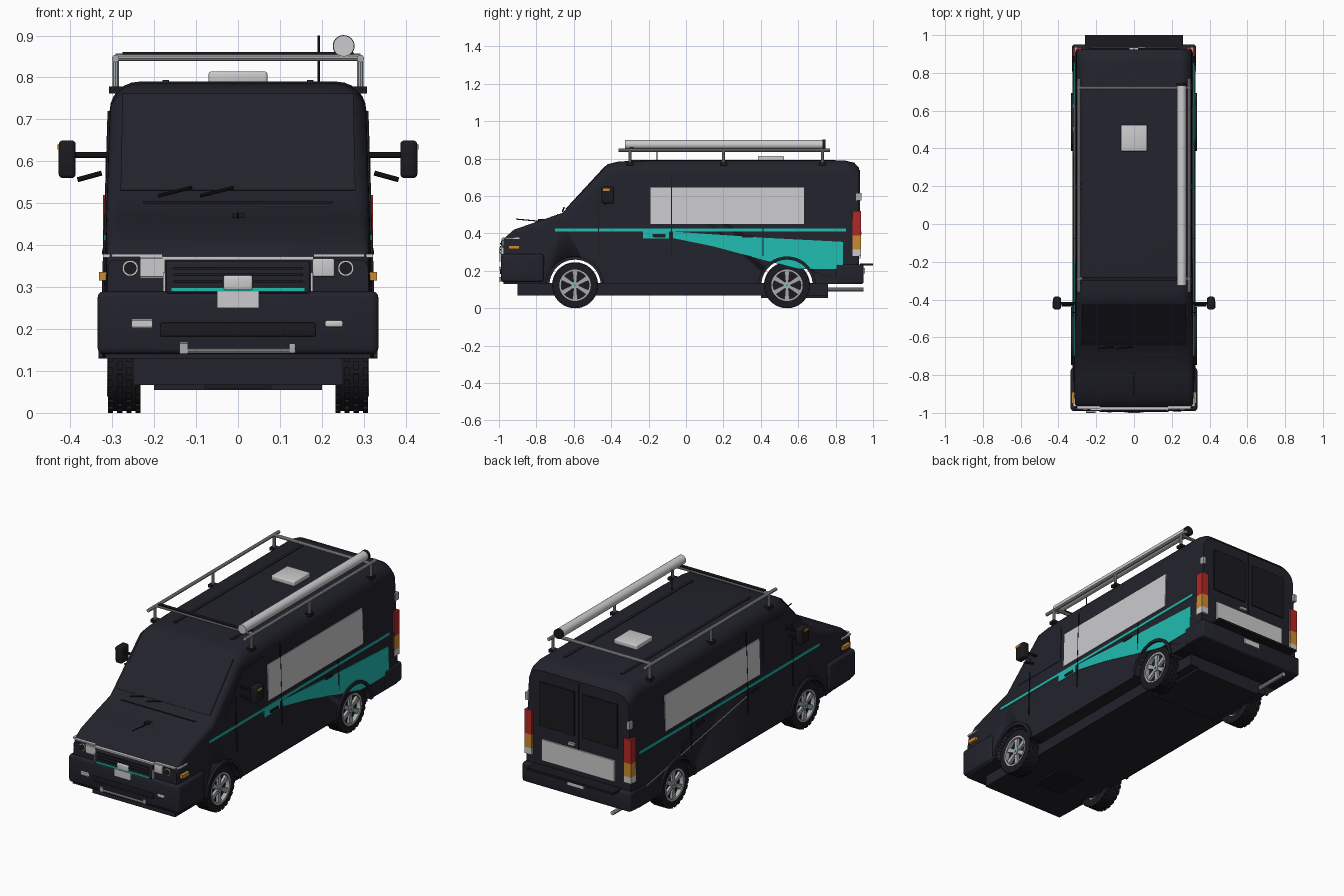
import bpy, bmesh, math
from mathutils import Vector

if "Cube" in bpy.data.objects:
    bpy.data.objects.remove(bpy.data.objects["Cube"])


def material(name, r, g, b):
    m = bpy.data.materials.new(name)
    m.use_nodes = True
    m.diffuse_color = (r, g, b, 1)
    m.node_tree.nodes["Principled BSDF"].inputs["Base Color"].default_value = (r, g, b, 1)
    return m


NAVY = material("dark navy paint", .016, .016, .025)
BLACK = material("black rubber", .011, .011, .014)
GREY = material("light grey", .6, .6, .61)
SILVER = material("silver", .4, .41, .42)
TEAL = material("teal", .014, .5, .43)
RED = material("red lens", .45, .02, .02)
ORANGE = material("orange lens", .6, .26, .03)
FRONT_AXLE, REAR_AXLE, HUB_Z = -.593, .54, .123


def finish(name, bm, mat, smooth=True):
    bmesh.ops.recalc_face_normals(bm, faces=bm.faces)
    me = bpy.data.meshes.new(name)
    bm.to_mesh(me)
    bm.free()
    me.materials.append(mat)
    ob = bpy.data.objects.new(name, me)
    bpy.context.collection.objects.link(ob)
    if smooth:
        bpy.ops.object.select_all(action='DESELECT')
        ob.select_set(True)
        bpy.context.view_layer.objects.active = ob
        bpy.ops.object.shade_smooth_by_angle(angle=math.radians(35))
    return ob


def box(name, x, y, z, mat, bevel=0, mirror=False):
    """Box from three ranges, optionally repeated on the other side."""
    bm = bmesh.new()
    for s in (1, -1) if mirror else (1,):
        new = bmesh.ops.create_cube(bm, size=1)["verts"]
        for v in new:
            v.co = [sum(r) / 2 + c * (r[1] - r[0]) for r, c in zip((x, y, z), v.co)]
            v.co.x *= s
    if bevel:
        bmesh.ops.bevel(bm, geom=bm.edges[:], offset=bevel, segments=3, affect='EDGES', profile=.5)
    return finish(name, bm, mat, bevel > 0)


def plate(name, pts, normal, mat, thick=.006):
    """Flat polygon raised slightly along its normal."""
    bm = bmesh.new()
    n = Vector(normal).normalized()
    face = bm.faces.new([bm.verts.new(Vector(p) - n * .002) for p in pts])
    new = bmesh.ops.extrude_face_region(bm, geom=[face])["geom"]
    for v in new:
        if isinstance(v, bmesh.types.BMVert):
            v.co += n * thick
    return finish(name, bm, mat, False)


def tube(name, a, b, r, mat, sides=10):
    bm = bmesh.new()
    a, b = Vector(a), Vector(b)
    rot = (b - a).to_track_quat('Z', 'Y').to_matrix().to_4x4()
    rot.translation = (a + b) / 2
    bmesh.ops.create_cone(bm, cap_ends=True, segments=sides, radius1=r, radius2=r,
                          depth=(b - a).length, matrix=rot)
    return finish(name, bm, mat)


def side_x(z):
    return .325 - .032 * (z - .13)


def side_plate(name, s, yz, mat, thick=.006):
    return plate(name, [(s * side_x(z), y, z) for y, z in yz], (s, 0, 0), mat, thick)


def rect(y0, y1, z0, z1):
    return [(y0, z0), (y1, z0), (y1, z1), (y0, z1)]


def ring(name, s, x0, x1, y, z, r0, r1, a0, a1, mat, n=28):
    """Ring sector about the x axis."""
    bm = bmesh.new()
    rows = []
    for i in range(n + 1):
        a = math.radians(a0 + (a1 - a0) * i / n)
        rows.append([bm.verts.new((s * x, y + r * math.cos(a), z + r * math.sin(a)))
                     for x, r in ((x0, r0), (x1, r0), (x1, r1), (x0, r1))])
    for p, q in zip(rows, rows[1:]):
        for k in range(4):
            bm.faces.new((p[k], p[k - 1], q[k - 1], q[k]))
    bm.faces.new(rows[0])
    bm.faces.new(rows[-1])
    bmesh.ops.remove_doubles(bm, verts=bm.verts, dist=.0002)
    return finish(name, bm, mat)


# Body shell: rounded cross-sections (y, height, corner radius, width factor)
stations = [(-.975, .365, .02, .975), (-.96, .385, .02, .985), (-.92, .42, .025, .99),
            (-.8, .462, .03, 1), (-.66, .51, .035, 1), (-.42, .77, .06, 1), (-.36, .785, .07, 1),
            (-.2, .79, .07, 1), (.85, .79, .07, 1), (.9, .778, .07, 1), (.925, .75, .07, .985)]
bm = bmesh.new()
loops = []
for y, h, r, w in stations:
    half = [(side_x(.13), .13)]
    for i in range(7):
        a = math.pi / 12 * i
        half.append((side_x(h - r) - r + r * math.cos(a), h - r + r * math.sin(a)))
    pts = half + [(-x, z) for x, z in reversed(half)]
    loops.append([bm.verts.new((x * w, y, z)) for x, z in pts])
for p, q in zip(loops, loops[1:]):
    for k in range(len(p)):
        bm.faces.new((p[k], p[k - 1], q[k - 1], q[k]))
bm.faces.new(loops[0])
bm.faces.new(loops[-1])
body = finish("body_shell", bm, NAVY)

# Wheel wells cut through the shell and the underbody
under = box("underbody", (-.25, .25), (-.78, .76), (.067, .135), NAVY)
for y in (FRONT_AXLE, REAR_AXLE):
    cutter = tube("well_cutter", (-.5, y, HUB_Z), (.5, y, HUB_Z), .137, NAVY, 48)
    cutter.hide_render = True
    mod = body.modifiers.new("well", 'BOOLEAN')
    mod.object, mod.solver = cutter, 'EXACT'
    bpy.context.view_layer.objects.active = body
    bpy.ops.object.modifier_apply(modifier="well")
    bpy.data.objects.remove(cutter)
box("rear_tank", (-.2, .2), (.4, .76), (.055, .08), NAVY)
box("sump_guard", (-.08, .08), (-.7, -.5), (.058, .07), BLACK)
tube("exhaust", (-.22, .7, .1), (-.22, .95, .1), .011, SILVER)

# Wheels
for s, side in ((1, "left"), (-1, "right")):
    for y, end in ((FRONT_AXLE, "front"), (REAR_AXLE, "rear")):
        tag = side + "_" + end
        ring("tyre_" + tag, s, .232, .31, y, HUB_Z, .082, .118, 0, 360, BLACK, 40)
        ring("rim_" + tag, s, .24, .312, y, HUB_Z, .074, .084, 0, 360, SILVER, 40)
        tube("rim_back_" + tag, (s * .24, y, HUB_Z), (s * .288, y, HUB_Z), .076, BLACK, 32)
        tube("hub_" + tag, (s * .28, y, HUB_Z), (s * .309, y, HUB_Z), .02, SILVER, 16)
        tube("hub_cap_" + tag, (s * .3, y, HUB_Z), (s * .312, y, HUB_Z), .007, TEAL)
        bm = bmesh.new()
        for k in range(6):
            a = math.radians(60 * k + 30)
            u = Vector((0, math.cos(a), math.sin(a)))
            v = Vector((0, -u.z, u.y))
            c = Vector((s * .305, y, HUB_Z))
            f = bm.faces.new([bm.verts.new(c + u * d + v * w) for d, w in
                              ((.012, -.008), (.078, -.014), (.078, .014), (.012, .008))])
            for e in bmesh.ops.extrude_face_region(bm, geom=[f])["geom"]:
                if isinstance(e, bmesh.types.BMVert):
                    e.co.x -= s * .014
        finish("spokes_" + tag, bm, SILVER, False)
        for row in (.234, .256, .278, .3):
            for k in range(24):
                a = 15 * k + (7 if row in (.256, .3) else 0)
                ring("tread_" + tag, s, row - .002, row + .01, y, HUB_Z, .116, .123, a, a + 9, BLACK, 2)
        ring("arch_flare_" + tag, s, .305, .333, y, HUB_Z, .137, .154, 3, 177, NAVY)

    # Side panels, stripes and seams
    side_plate("side_window_" + side, s, rect(-.19, .63, .45, .645), GREY)
    side_plate("waist_stripe_" + side, s, rect(-.7, .855, .411, .426), TEAL)
    if s > 0:
        side_plate("swoosh", s, [(-.07, .41), (.4, .378), (.84, .355), (.84, .21), (.6, .21),
                                 (.4, .262), (.15, .33), (-.07, .375)], TEAL, .005)
        side_plate("swoosh_box", s, rect(-.23, -.09, .372, .411), TEAL)
        side_plate("swoosh_box_slot", s, rect(-.18, -.11, .382, .396), NAVY, .008)
    else:
        side_plate("swoosh_line", s, [(-.07, .372), (.85, .21), (.85, .215), (-.07, .378)], SILVER, .004)
    for y, top in ((-.47, .62), (-.08, .72), (.41, .44)):
        side_plate("door_seam_" + side, s, rect(y, y + .004, .28, top), BLACK, .007)
    for y in (-.17, .3):
        side_plate("door_handle_" + side, s, rect(y, y + .06, .378, .392), BLACK, .009)
    side_plate("cab_window_" + side, s, [(-.56, .5), (-.22, .5), (-.22, .7), (-.4, .7)], NAVY, .005)

    # Mirrors
    box("mirror_" + side, sorted((s * .387, s * .428)), (-.452, -.385), (.56, .65), BLACK, .01)
    tube("mirror_arm_" + side, (s * .3, -.42, .615), (s * .395, -.42, .615), .007, BLACK)
    tube("mirror_strut_" + side, (s * .325, -.43, .572), (s * .383, -.43, .556), .006, BLACK)
    box("mirror_indicator_" + side, sorted((s * .42, s * .431)), (-.445, -.41), (.628, .64), ORANGE)

    # Roof rack sides
    tube("rack_rail_" + side, (s * .292, -.36, .845), (s * .292, .77, .845), .009, SILVER)
    for y in (-.3, .2, .73):
        tube("rack_leg_" + side, (s * .292, y, .765), (s * .292, y, .845), .008, SILVER)
        box("rack_foot_" + side, sorted((s * .27, s * .308)), (y - .018, y + .018), (.762, .778), BLACK)

    # Wiper and rear window
    tube("wiper_" + side, (s * .05 - .14, -.66, .518), (s * .05 - .06, -.652, .538), .004, BLACK)
    x0, x1 = s * .025, s * .235
    plate("rear_window_" + side, [(x0, .925, .45), (x1, .925, .45), (x1, .925, .69), (x0, .925, .69)],
          (0, 1, 0), BLACK, .008)

# Roof
for y in (-.29, .72):
    tube("rack_crossbar", (-.292, y, .848), (.292, y, .848), .009, SILVER)
box("rack_spoiler", (-.275, .275), (-.3, -.28), (.855, .861), BLACK)
tube("awning_tube", (.252, -.325, .875), (.252, .73, .875), .025, GREY, 24)
tube("awning_cap", (.252, .73, .875), (.252, .747, .875), .026, BLACK, 24)
box("roof_vent", (-.07, .07), (.385, .525), (.785, .814), GREY, .006)
box("roof_ridge", (.165, .18), (-.3, .8), (.785, .794), NAVY, mirror=True)
tube("aerial", (.193, -.155, .78), (.193, -.155, .9), .003, BLACK)

# Windscreen and hood
slope = (0, -.26, .24)
plate("windscreen", [(x, -.66 + (z - .51) * .24 / .26, z) for x, z in
                     ((-.28, .53), (.28, .53), (.275, .76), (-.275, .76))], slope, NAVY, .005)
box("hood_seam", (-.225, .225), (-.69, -.685), (.49, .504), BLACK)
box("hood_mount", (-.014, .014), (-.79, -.76), (.45, .476), BLACK)
tube("hood_rod", (0, -.91, .477), (0, -.75, .462), .003, BLACK)

# Nose
box("front_bumper", (-.335, .335), (-.99, -.76), (.14, .29), NAVY, .015)
box("bumper_recess", (-.185, .185), (-.994, -.95), (.182, .215), BLACK, .004)
box("front_valance", (-.25, .25), (-.9, -.74), (.067, .15), NAVY)
box("fog_lamp", (.208, .25), (-.996, -.98), (.205, .22), GREY, .004, True)
tube("nudge_bar", (-.137, -.99, .148), (.137, -.99, .148), .006, SILVER)
box("nudge_bar_end", (.122, .137), (-.996, -.97), (.142, .166), SILVER, .003, True)
box("grille", (-.172, .172), (-.99, -.95), (.285, .362), NAVY, .005)
for z in (.31, .326, .342):
    box("grille_slat", (-.155, .155), (-.994, -.98), (z, z + .006), BLACK)
box("grille_teal_bar", (-.16, .16), (-.996, -.98), (.289, .299), TEAL)
box("grille_trim", (.173, .179), (-.99, -.95), (.29, .335), GREY, mirror=True)
box("grille_top_trim", (-.18, .18), (-.986, -.95), (.365, .373), GREY)
box("badge_plate", (-.035, .035), (-1, -.985), (.292, .328), GREY, .006)
box("number_plate", (-.05, .05), (-.998, -.985), (.25, .29), GREY)
box("indicator_lamp", (.178, .23), (-.984, -.95), (.325, .368), GREY, .004, True)
box("brow_trim", (.18, .302), (-.98, -.95), (.372, .379), GREY, mirror=True)
box("brow_trim_side", (.305, .322), (-.965, -.89), (.371, .379), GREY, mirror=True)
box("side_marker", (.31, .331), (-.95, -.89), (.316, .336), ORANGE, mirror=True)
for s in (1, -1):
    tube("headlamp_ring", (s * .257, -.97, .345), (s * .257, -.981, .345), .019, GREY, 24)
    tube("headlamp_lens", (s * .257, -.97, .345), (s * .257, -.984, .345), .015, BLACK, 24)

# Rear end
box("rear_bumper", (-.328, .328), (.8, .95), (.13, .235), NAVY, .012)
box("rear_step", (-.26, .26), (.93, 1), (.228, .24), BLACK)
box("rear_panel", (-.22, .22), (.92, .934), (.265, .38), GREY)
box("rear_plate", (-.05, .05), (.945, .956), (.185, .215), GREY)
box("rear_door_seam", (-.002, .002), (.92, .93), (.38, .74), BLACK)
for name, z0, z1, mat in (("reverse_lamp", .28, .315, GREY), ("turn_lamp", .315, .39, ORANGE),
                          ("brake_lamp", .39, .52, RED)):
    box(name, (.278, .322), (.89, .936), (z0, z1), mat, mirror=True)
box("rear_hinge", (.298, .316), (.91, .938), (.575, .615), SILVER, mirror=True)
box("rear_handle", (.02, .06), (.92, .938), (.395, .41), SILVER)
